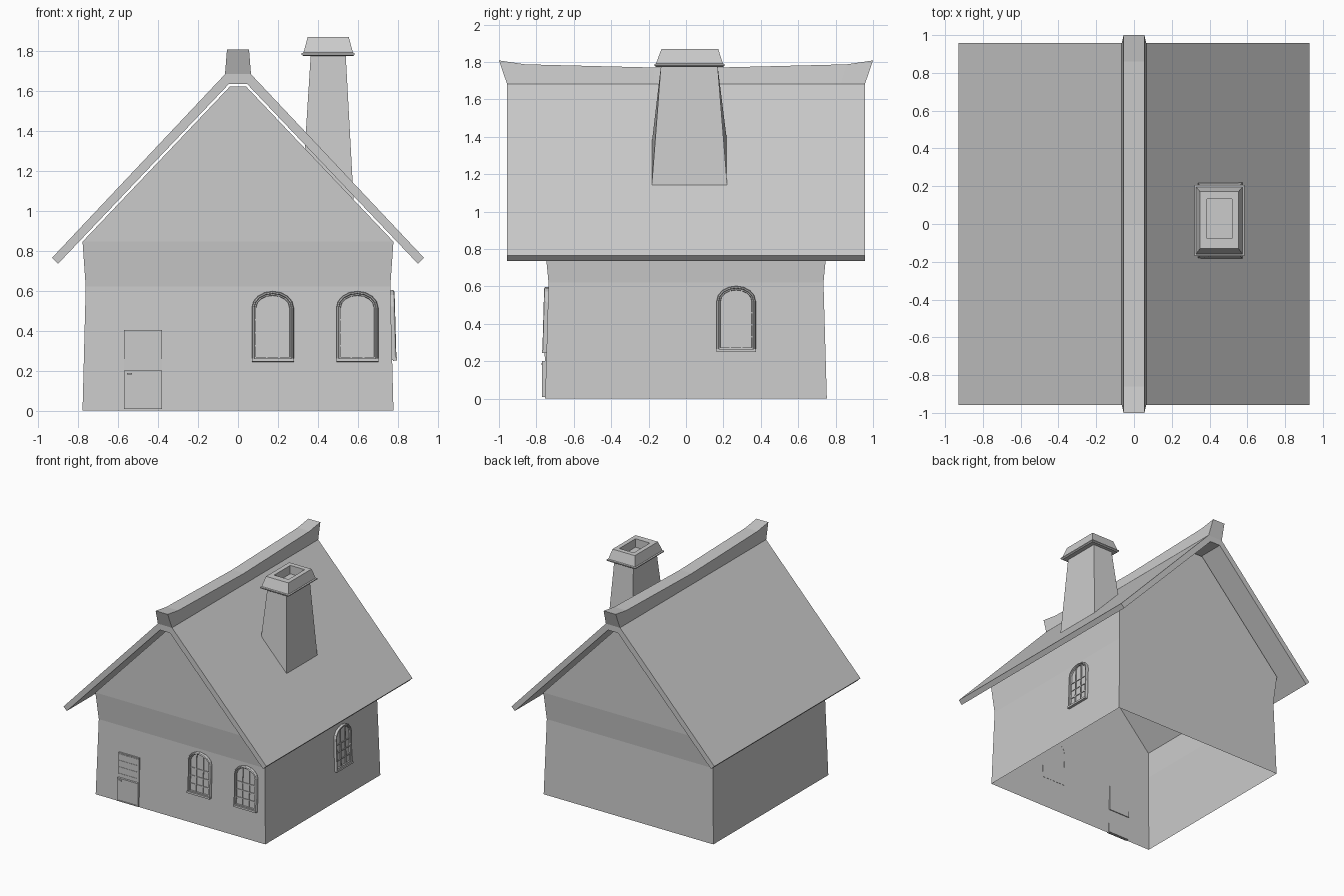
import bpy, bmesh, math

if "Cube" in bpy.data.objects:
    bpy.data.objects.remove(bpy.data.objects["Cube"])


def finish(name, bm, loc=(0, 0, 0), rot=(0, 0, 0)):
    bmesh.ops.recalc_face_normals(bm, faces=bm.faces)
    me = bpy.data.meshes.new(name)
    bm.to_mesh(me)
    bm.free()
    ob = bpy.data.objects.new(name, me)
    ob.location, ob.rotation_euler = loc, rot
    bpy.context.collection.objects.link(ob)
    return ob


def loft(bm, rings, start=True, end=True):
    """Skin a list of equal-length closed rings, optionally capping the ends."""
    vs = [[bm.verts.new(p) for p in r] for r in rings]
    n = len(rings[0])
    for a, b in zip(vs, vs[1:]):
        for i in range(n):
            j = (i + 1) % n
            bm.faces.new((a[i], a[j], b[j], b[i]))
    if start:
        bm.faces.new(vs[0][::-1])
    if end:
        bm.faces.new(vs[-1])


def rect(x0, x1, y0, y1, z, z_right=None):
    zr = z if z_right is None else z_right
    return [(x0, y0, z), (x1, y0, zr), (x1, y1, zr), (x0, y1, z)]


def box(bm, x0, x1, y0, y1, z0, z1):
    loft(bm, [rect(x0, x1, y0, y1, z0), rect(x0, x1, y0, y1, z1)])


# Walls: pinched waist, gable top, open underneath
bm = bmesh.new()
loft(bm, [rect(-x, x, -y, y, z) for x, y, z in
          [(.778, .753, 0), (.762, .735, .62), (.778, .757, .845), (.04, .757, 1.622)]],
     start=False)
finish("walls", bm)

# Roof: folded slab
half = [(.065, 1.683), (.93, .765), (.9, .735), (.045, 1.635)]
profile = half + [(-x, z) for x, z in reversed(half)]
bm = bmesh.new()
loft(bm, [[(x, y, z) for x, z in profile] for y in (-.957, .957)])
finish("roof", bm)

# Ridge cap with upswept ends: (base y, top y, top z)
side = [(.957, 1.0, 1.808), (.83, .86, 1.787), (.17, .17, 1.77)]
stations = [(-a, -b, z) for a, b, z in side] + [(0, 0, 1.766)] + side[::-1]
bm = bmesh.new()
loft(bm, [[(-.065, a, 1.683), (.065, a, 1.683), (.055, b, z), (-.055, b, z)]
          for a, b, z in stations])
finish("ridge_cap", bm)

# Chimney stack, its foot cut along the roof slope
bm = bmesh.new()
loft(bm, [rect(.334, .579, -.19, .228, 1.305, 1.045),
          rect(.364, .539, -.134, .169, 1.78)])
finish("chimney_stack", bm)

# Chimney cap with rim and flue hole
bm = bmesh.new()
loft(bm, [rect(.328, .575, -.16, .197, 1.773),
          rect(.319, .584, -.169, .206, 1.78),
          rect(.319, .584, -.169, .206, 1.788),
          rect(.328, .575, -.16, .197, 1.792),
          rect(.349, .554, -.131, .172, 1.87),
          rect(.386, .518, -.078, .133, 1.87),
          rect(.386, .518, -.078, .133, 1.8)])
finish("chimney_cap", bm)


# Arched windows, built facing -y and leaned with the wall
W, Z0, SPRING, RISE = .105, .247, .515, .082


def arch(inset, y):
    a, b = W - inset, RISE - inset
    pts = [(-a, y, Z0 + inset), (a, y, Z0 + inset)]
    for i in range(9):
        t = math.pi * i / 8
        pts.append((a * math.cos(t), y, SPRING + b * math.sin(t)))
    return pts


def window(name, loc, turn):
    bm = bmesh.new()
    loft(bm, [arch(0, .002), arch(0, -.014), arch(.004, -.02), arch(.01, -.022),
              arch(.014, -.016), arch(.02, -.016), arch(.022, -.006)], start=False)
    for x in (-.031, .031):
        box(bm, x - .004, x + .004, -.013, -.004, Z0 + .02, .572)
    for z in (.325, .39, .455):
        box(bm, -.086, .086, -.012, -.004, z - .004, z + .004)
    box(bm, -.105, .105, -.025, -.004, Z0 - .003, Z0 + .013)
    finish(name, bm, loc, (-.028, 0, turn))


window("front_window_left", (.174, -.753, 0), 0)
window("front_window_right", (.597, -.753, 0), 0)
window("side_window", (.778, .268, .005), math.pi / 2)


# Split door: thick panelled lower leaf, thin glazed upper leaf
def door_ring(inset, y):
    return [(-.57 + inset, y, .008 + inset), (-.38 - inset, y, .008 + inset),
            (-.38 - inset, y, .2 - inset), (-.57 + inset, y, .2 - inset)]


bm = bmesh.new()
loft(bm, [door_ring(0, -.745), door_ring(0, -.77), door_ring(.007, -.77),
          door_ring(.008, -.766)])
box(bm, -.555, -.53, -.774, -.764, .181, .187)
finish("door_lower_leaf", bm)

bm = bmesh.new()
box(bm, -.57, -.38, -.753, -.738, .2, .404)
for x in (-.562, -.475, -.388):
    box(bm, x - .004, x + .004, -.756, -.75, .225, .395)
for z in (.229, .283, .337, .391):
    box(bm, -.566, -.384, -.756, -.75, z - .004, z + .004)
finish("door_upper_leaf", bm)
